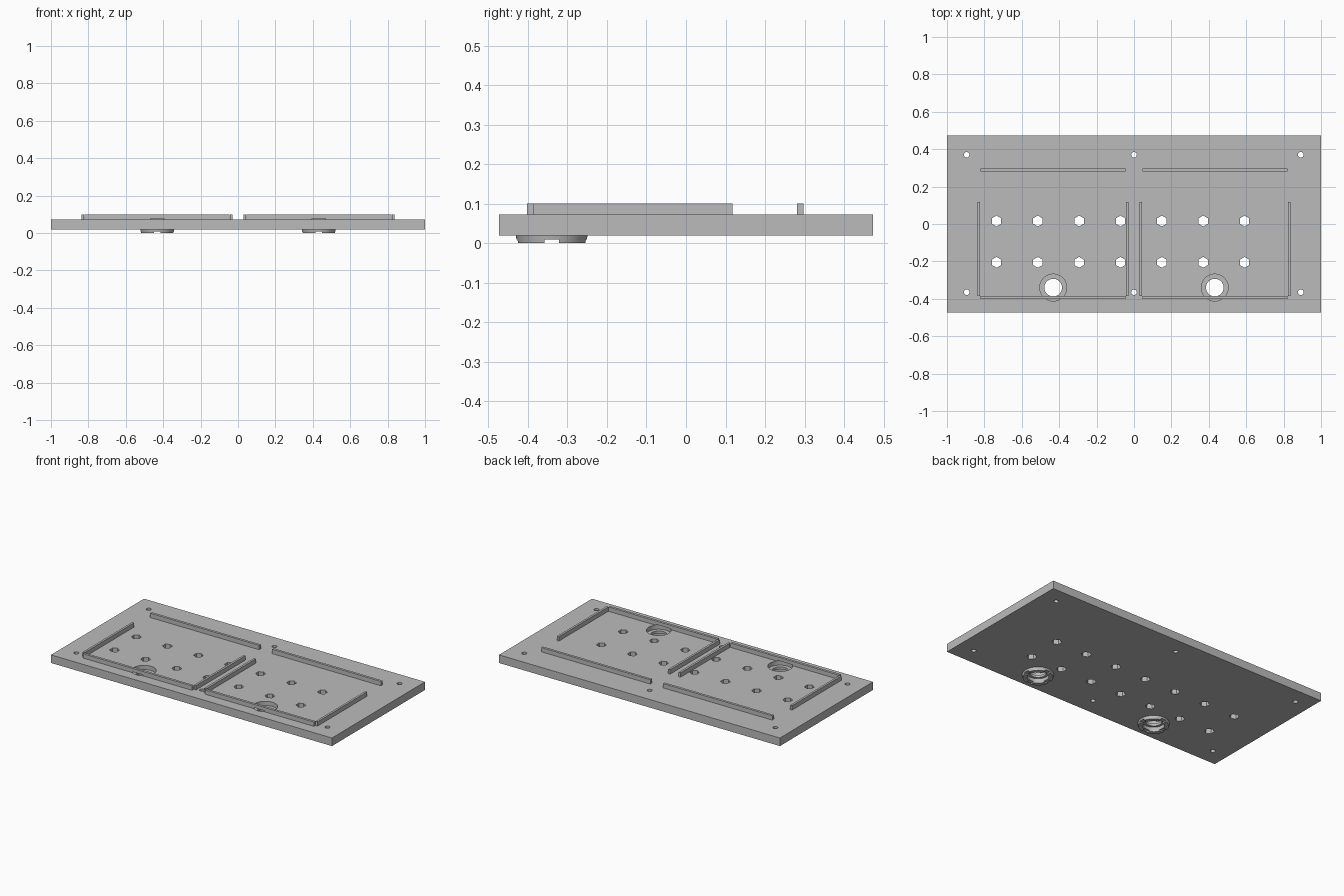
import bpy, bmesh, math
from mathutils import Matrix, Vector

cube = bpy.data.objects.get("Cube")
if cube:
    bpy.data.objects.remove(cube, do_unlink=True)

grey = bpy.data.materials.new("matte grey")
grey.use_nodes = True
grey.diffuse_color = (0.5, 0.5, 0.5, 1)
grey.node_tree.nodes["Principled BSDF"].inputs["Base Color"].default_value = (0.5, 0.5, 0.5, 1)

BASE, DECK, RAIL_TOP = 0.02, 0.072, 0.10
SOCKET_X, SOCKET_Y = 0.432, -0.34


def add_box(bm, x0, x1, y0, y1, z0, z1):
    size = Matrix.Diagonal((x1 - x0, y1 - y0, z1 - z0, 1))
    centre = Vector((x0 + x1, y0 + y1, z0 + z1)) / 2
    bmesh.ops.create_cube(bm, size=1, matrix=Matrix.Translation(centre) @ size)


def add_cylinder(bm, x, y, z0, z1, r0, sides, r1=None):
    bmesh.ops.create_cone(bm, cap_ends=True, segments=sides, radius1=r0,
                          radius2=r1 or r0, depth=z1 - z0,
                          matrix=Matrix.Translation((x, y, (z0 + z1) / 2)))


def make(name, bm):
    mesh = bpy.data.meshes.new(name)
    bm.to_mesh(mesh)
    bm.free()
    mesh.materials.append(grey)
    ob = bpy.data.objects.new(name, mesh)
    bpy.context.collection.objects.link(ob)
    return ob


def cut(ob, *cutters):
    for cutter in cutters:
        mod = ob.modifiers.new("cut", 'BOOLEAN')
        mod.operation = 'DIFFERENCE'
        mod.solver = 'EXACT'
        mod.object = cutter
        cutter.hide_render = True
        cutter.hide_set(True)


# Cutters: bolt holes, hexagonal drain holes, socket bores
bm = bmesh.new()
for y in (-0.365, 0.37):
    for x in (-0.895, 0, 0.892):
        add_cylinder(bm, x, y, -0.1, 0.2, 0.015, 16)
for y in (-0.205, 0.016):
    for i in range(7):
        add_cylinder(bm, -0.735 + i * 0.221, y, -0.1, 0.2, 0.029, 6)
for x in (-SOCKET_X, SOCKET_X):
    add_cylinder(bm, x, SOCKET_Y, -0.1, 0.2, 0.047, 48)
holes = make("hole_cutter", bm)

# Shallow recess above each bore, wider counterbore below
bm = bmesh.new()
for x in (-SOCKET_X, SOCKET_X):
    add_cylinder(bm, x, SOCKET_Y, 0.045, 0.078, 0.072, 48)
recess = make("recess_cutter", bm)
bm = bmesh.new()
for x in (-SOCKET_X, SOCKET_X):
    add_cylinder(bm, x, SOCKET_Y, -0.05, 0.03, 0.062, 48)
counterbore = make("counterbore_cutter", bm)

# Cross-shaped slots under the collars
bm = bmesh.new()
for x in (-SOCKET_X, SOCKET_X):
    for along, across in ((0.12, 0.018), (0.018, 0.12)):
        for s in (-1, 1):
            dx, dy = (0.075 * s, 0) if along > across else (0, 0.075 * s)
            w, d = (0.03, across) if along > across else (along, 0.03)
            add_box(bm, x + dx - w, x + dx + w, SOCKET_Y + dy - d,
                    SOCKET_Y + dy + d, -0.02, 0.009)
slots = make("slot_cutter", bm)

# Base plate
bm = bmesh.new()
add_box(bm, -1, 1, -0.473, 0.473, BASE, DECK)
cut(make("base_plate", bm), holes, recess, counterbore)

# Raised rails around the two bays, and the collar under each bay
for side, s in (("right", -1), ("left", 1)):
    for part, x0, x1, y0, y1 in (
            ("front_rail", 0.046, 0.822, -0.402, -0.386),
            ("back_rail", 0.046, 0.822, 0.281, 0.297),
            ("inner_rail", 0.03, 0.044, -0.386, 0.118),
            ("outer_rail", 0.823, 0.837, -0.386, 0.118)):
        bm = bmesh.new()
        add_box(bm, min(s * x0, s * x1), max(s * x0, s * x1), y0, y1, DECK, RAIL_TOP)
        rail = make(f"{side}_{part}", bm)
        if part == "front_rail":
            cut(rail, recess)
    bm = bmesh.new()
    add_cylinder(bm, s * SOCKET_X, SOCKET_Y, 0, BASE, 0.087, 48, 0.091)
    collar = make(f"{side}_collar", bm)
    cut(collar, counterbore, slots)
    bpy.ops.object.select_all(action='DESELECT')
    collar.select_set(True)
    bpy.context.view_layer.objects.active = collar
    bpy.ops.object.shade_smooth_by_angle(angle=math.radians(30))
